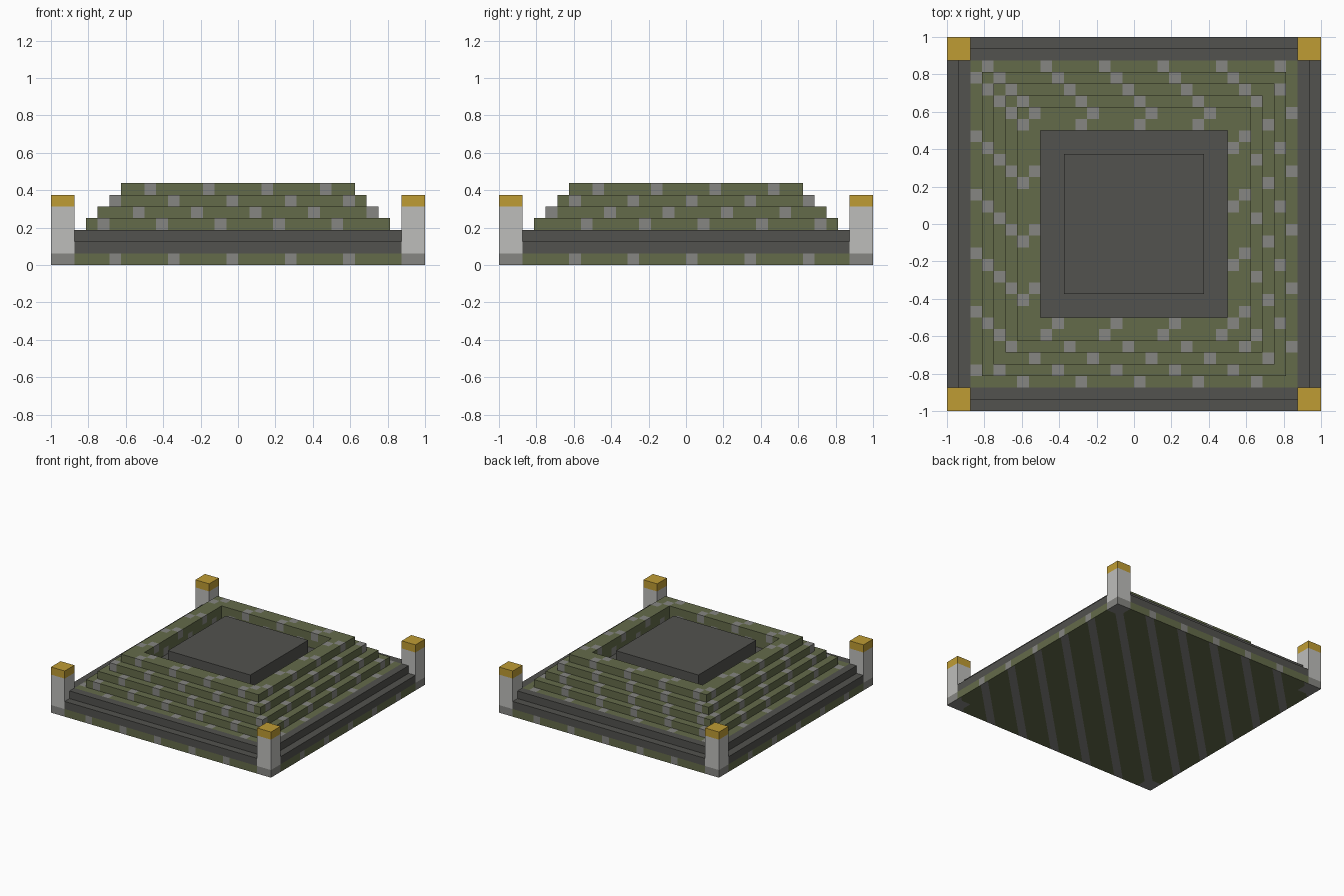
import bpy, bmesh, math
from mathutils import Vector

cube = bpy.data.objects.get("Cube")
if cube:
    bpy.data.objects.remove(cube, do_unlink=True)

U = 1 / 16          # one block
N = 32              # blocks per side


def material(name, srgb):
    lin = [((c / 255 + 0.055) / 1.055) ** 2.4 for c in srgb] + [1]
    m = bpy.data.materials.new(name)
    m.use_nodes = True
    m.diffuse_color = lin
    m.node_tree.nodes["Principled BSDF"].inputs["Base Color"].default_value = lin
    return m


OLIVE = material("mossy olive", (100, 107, 74))
GREY = material("stone grey", (134, 134, 130))
DARK = material("dark stone", (82, 82, 78))
PALE = material("pale stone", (190, 190, 187))
GOLD = material("gold", (191, 156, 52))


def finish(name, bm, mats):
    me = bpy.data.meshes.new(name)
    bm.to_mesh(me)
    bm.free()
    for m in mats:
        me.materials.append(m)
    ob = bpy.data.objects.new(name, me)
    bpy.context.collection.objects.link(ob)
    return ob


def box(name, centre, half, z0, z1, mat):
    bm = bmesh.new()
    bmesh.ops.create_cube(bm, size=1)
    bmesh.ops.scale(bm, vec=(2 * half, 2 * half, z1 - z0), verts=bm.verts)
    bmesh.ops.translate(bm, vec=(*centre, (z0 + z1) / 2), verts=bm.verts)
    return finish(name, bm, [mat])


def block_layer(k, keep):
    """One block-high layer at level k, made of the cells for which keep(i, j) holds."""
    bm = bmesh.new()
    bmesh.ops.create_grid(bm, x_segments=N, y_segments=N, size=1)
    drop = []
    for f in bm.faces:
        c = f.calc_center_median()
        if not keep(int((c.x + 1) / U), int((c.y + 1) / U)):
            drop.append(f)
    if drop:
        bmesh.ops.delete(bm, geom=drop, context='FACES')
    bmesh.ops.translate(bm, vec=(0, 0, k * U), verts=bm.verts)
    ext = bmesh.ops.extrude_face_region(bm, geom=bm.faces[:], use_keep_orig=True)
    top = [g for g in ext["geom"] if isinstance(g, bmesh.types.BMVert)]
    bmesh.ops.translate(bm, vec=(0, 0, U), verts=top)
    bmesh.ops.recalc_face_normals(bm, faces=bm.faces[:])
    return bm


def rim(i, j):
    """Number of blocks in from the outer edge."""
    return min(i, j, N - 1 - i, N - 1 - j)


def corner(i, j):
    return min(i, N - 1 - i) < 2 and min(j, N - 1 - j) < 2


def speckle(bm):
    """Grey blocks repeat every fifth block, shifting from row to row and level to level."""
    for f in bm.faces:
        p = f.calc_center_median() - f.normal * U * 0.5
        i, j, k = (math.floor(v / U) for v in (p.x + 1, p.y + 1, p.z))
        f.material_index = int((i - j + 3 * k) % 5 == 0 or (k == 0 and corner(i, j)))


# Base course, with diagonal grey bands underneath
bm = block_layer(0, lambda i, j: True)
speckle(bm)
PITCH, BAND = 5 * U, 0.042
for n in range(-6, 7):
    for s in (-BAND, BAND):
        under = [f for f in bm.faces if f.normal.z < -0.9]
        geom = set(under)
        for f in under:
            geom.update(f.edges)
            geom.update(f.verts)
        bmesh.ops.bisect_plane(bm, geom=list(geom), dist=1e-5,
                               plane_co=(n * PITCH + s, 0, 0), plane_no=(1, -1, 0))
for f in bm.faces:
    if f.normal.z < -0.9:
        c = f.calc_center_median()
        d = (c.x - c.y + PITCH / 2) % PITCH - PITCH / 2
        in_corner = corner(int((c.x + 1) / U), int((c.y + 1) / U))
        f.material_index = int(abs(d) < BAND or in_corner)
finish("base_course", bm, [OLIVE, GREY])

# Dark plinth and its inset trim, notched for the corner posts
finish("plinth", block_layer(1, lambda i, j: not corner(i, j)), [DARK])
finish("plinth_trim",
       block_layer(2, lambda i, j: rim(i, j) == 1 and not corner(i, j)), [DARK])

# Stepped terraces around the square pit
for k in range(2, 7):
    bm = block_layer(k, lambda i, j: k <= rim(i, j) < 8)
    speckle(bm)
    finish(f"terrace_{k - 1}", bm, [OLIVE, GREY])

# Pit floor and raised platform
box("pit_floor", (0, 0), 8 * U, 2 * U, 5 * U, DARK)
box("platform", (0, 0), 6 * U, 5 * U, 7 * U, DARK)

# Corner posts with gold caps
for sy, depth in ((-1, "front"), (1, "back")):
    for sx, side in ((1, "left"), (-1, "right")):
        at = (sx * 15 * U, sy * 15 * U)
        box(f"{depth}_{side}_post", at, U, U, 5 * U, PALE)
        box(f"{depth}_{side}_cap", at, U, 5 * U, 6 * U, GOLD)
